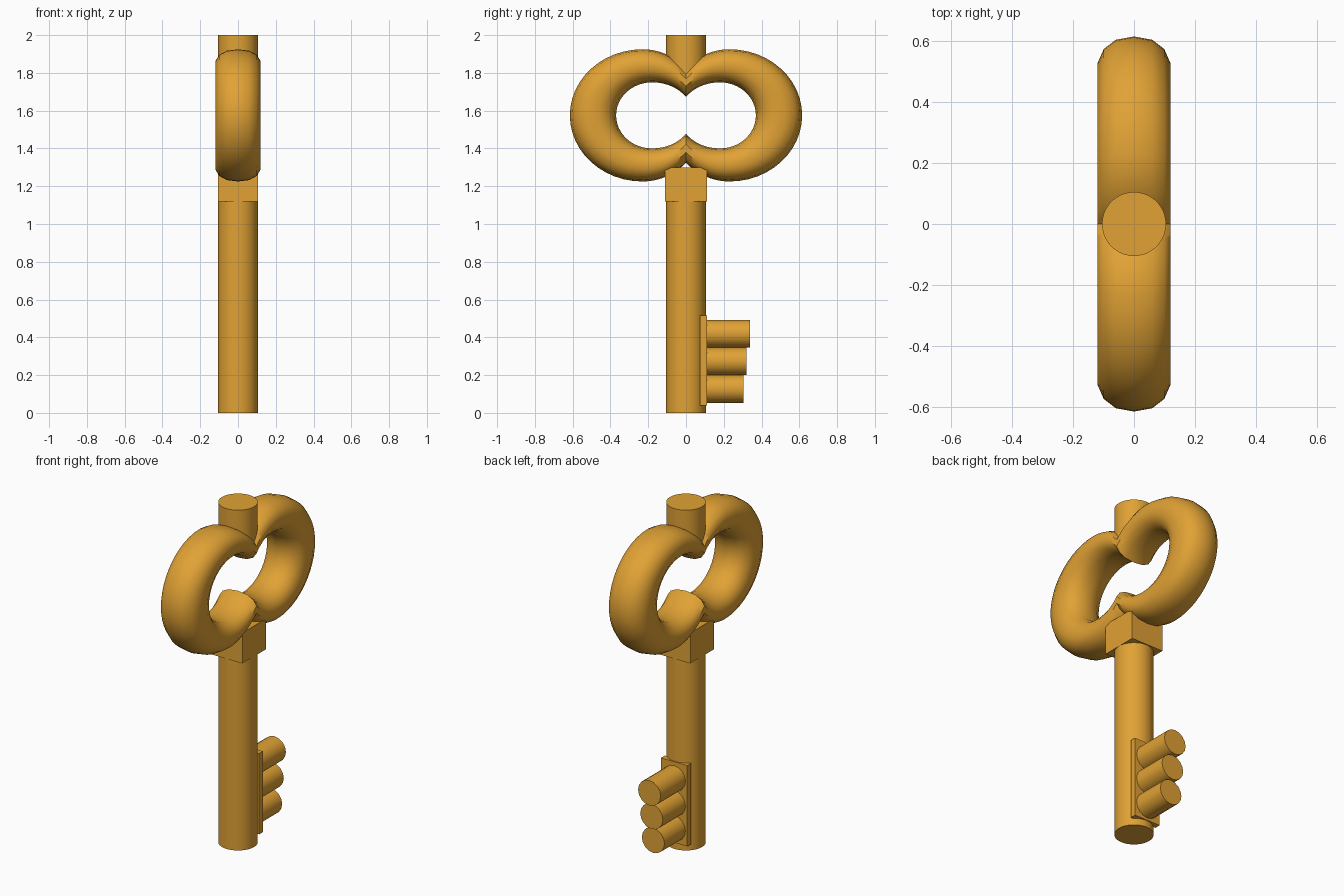
import bpy, bmesh
from math import sin, cos, pi, asin, copysign
from mathutils import Matrix, Vector

if "Cube" in bpy.data.objects:
    bpy.data.objects.remove(bpy.data.objects["Cube"])

brass = bpy.data.materials.new("brass")
brass.diffuse_color = (0.75, 0.36, 0.035, 1)
brass.use_nodes = True
brass.node_tree.nodes["Principled BSDF"].inputs["Base Color"].default_value = brass.diffuse_color


def finish(name, bm, angle=0.7):
    bmesh.ops.recalc_face_normals(bm, faces=bm.faces)
    me = bpy.data.meshes.new(name)
    bm.to_mesh(me)
    bm.free()
    me.materials.append(brass)
    ob = bpy.data.objects.new(name, me)
    bpy.context.collection.objects.link(ob)
    bpy.ops.object.select_all(action='DESELECT')
    ob.select_set(True)
    bpy.context.view_layer.objects.active = ob
    bpy.ops.object.shade_smooth_by_angle(angle=angle)
    return ob


def cylinder(name, r, length, centre, sides, axis='Z'):
    bm = bmesh.new()
    rot = Matrix.Rotation(-pi / 2, 4, 'X') if axis == 'Y' else Matrix()
    bmesh.ops.create_cone(bm, cap_ends=True, segments=sides, radius1=r, radius2=r,
                          depth=length, matrix=Matrix.Translation(centre) @ rot)
    return finish(name, bm)


def box(name, lo, hi):
    bm = bmesh.new()
    lo, hi = Vector(lo), Vector(hi)
    bmesh.ops.create_cube(bm, size=1, matrix=Matrix.Translation((lo + hi) / 2)
                          @ Matrix.Diagonal((*(hi - lo), 1)))
    return finish(name, bm)


# Shaft, collar and top stub
cylinder("shaft", 0.105, 1.2, (0, 0, 0.6), 40)
box("collar", (-0.105, -0.11, 1.12), (0.105, 0.11, 1.3))
cylinder("top_stub", 0.105, 0.22, (0, 0, 1.89), 40)

# Bow: tube swept between an outer and an inner outline, cut off at y = 0
ZC, SIDES, N = 1.575, 14, 12


def outline(t, c, a_out, a_in, b):
    """t: -2..2, 0 is the far side, +-1 top/bottom, +-2 the middle seam."""
    s, u = copysign(1, t), abs(t)
    if u <= 1:
        p = u * pi / 2
        return Vector((0, c + a_out * cos(p), ZC + s * b * sin(p)))
    p = (u - 1) * asin(c / a_in)
    return Vector((0, c - a_in * sin(p), ZC + s * b * cos(p)))


def soft(v):
    return copysign(abs(v) ** 0.87, v)


def bow_half(name, side):
    bm = bmesh.new()
    rings = []
    for i in range(-2 * N, 2 * N + 1):
        o = outline(i / N, 0.23, 0.385, 0.33, 0.35)
        n = outline(i / N, 0.18, 0.19, 0.217, 0.175)
        mid, half = (o + n) / 2, (o - n) / 2
        ring = []
        for k in range(SIDES):
            w = 2 * pi * k / SIDES
            p = mid + half * soft(cos(w)) + Vector((0.123 * soft(sin(w)), 0, 0))
            ring.append(bm.verts.new((p.x, p.y * side, p.z)))
        rings.append(ring)
    for r, q in zip(rings, rings[1:]):
        for k in range(SIDES):
            j = (k + 1) % SIDES
            bm.faces.new((r[k], r[j], q[j], q[k]))
    bm.faces.new(rings[0])
    bm.faces.new(rings[-1])
    return finish(name, bm)


bow_half("bow_right", 1)
bow_half("bow_left", -1)

# Bit: backing plate and three round teeth
box("bit_plate", (-0.085, 0.075, 0.04), (0.085, 0.11, 0.515))
for i, tip in enumerate((0.305, 0.32, 0.34)):
    cylinder(f"bit_tooth_{i + 1}", 0.0735, tip - 0.09,
             (0, (tip + 0.09) / 2, 0.127 + 0.146 * i), 16, 'Y')
